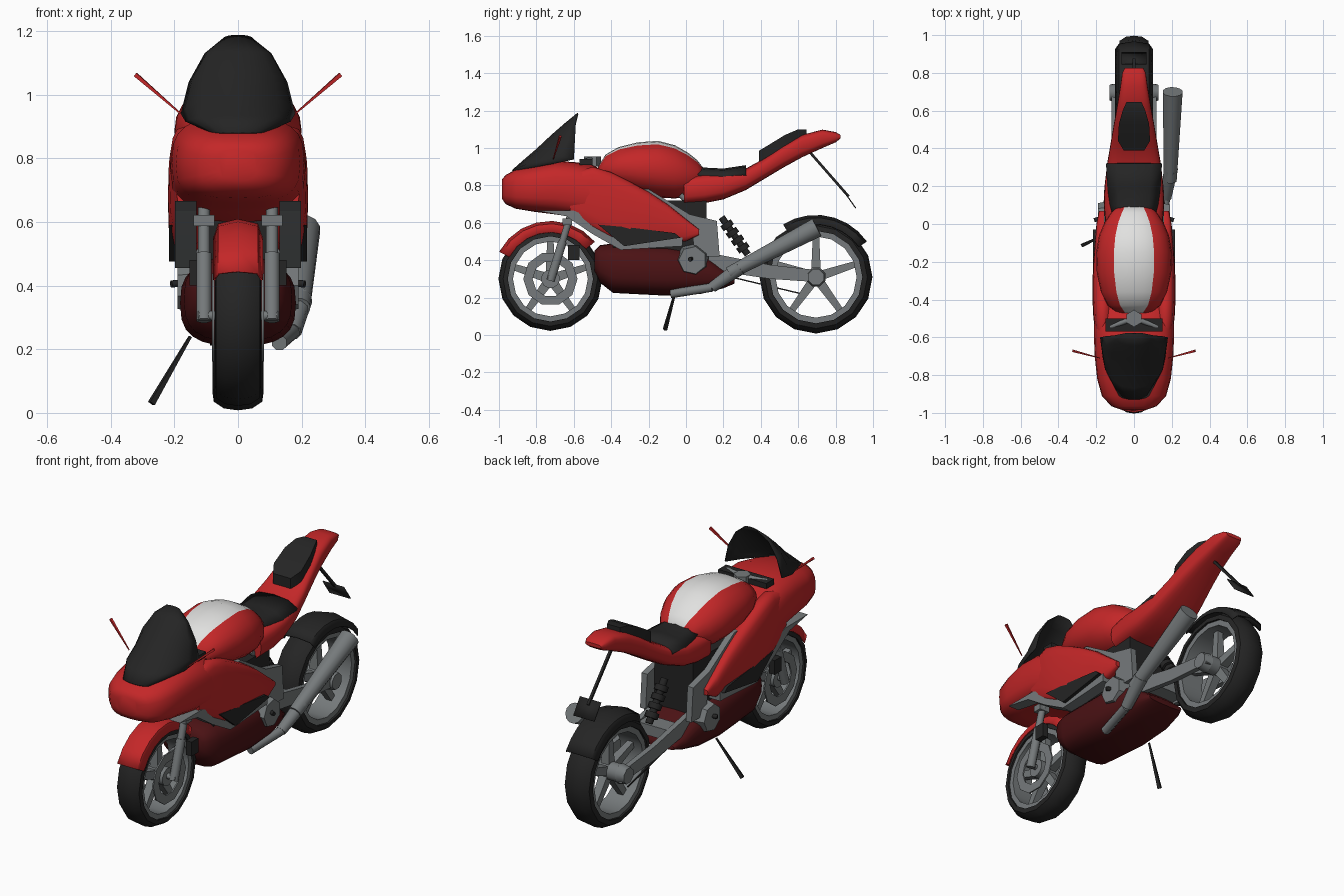
import bpy, bmesh
from math import sin, cos, pi, radians
from mathutils import Vector

cube = bpy.data.objects.get("Cube")
if cube:
    bpy.data.objects.remove(cube, do_unlink=True)


def material(name, rgb):
    m = bpy.data.materials.new(name)
    m.use_nodes = True
    m.diffuse_color = (*rgb, 1)
    m.node_tree.nodes["Principled BSDF"].inputs["Base Color"].default_value = (*rgb, 1)
    return m


RED = material("red paint", (.55, .02, .021))
DARK_RED = material("dark red paint", (.07, .006, .007))
BLACK = material("black plastic", (.018, .018, .018))
GREY = material("grey metal", (.18, .195, .2))
WHITE = material("white paint", (.75, .75, .74))
SIDES = (("left", 1), ("right", -1))


def make(name, verts, faces, mat, angle=40, thick=0):
    mesh = bpy.data.meshes.new(name)
    mesh.from_pydata([tuple(v) for v in verts], [], faces)
    bm = bmesh.new()
    bm.from_mesh(mesh)
    bmesh.ops.remove_doubles(bm, verts=bm.verts, dist=.0001)
    bmesh.ops.recalc_face_normals(bm, faces=bm.faces)
    for f in bm.faces:
        f.smooth = True
    bm.to_mesh(mesh)
    bm.free()
    mesh.set_sharp_from_angle(angle=radians(angle))
    mesh.materials.append(mat)
    ob = bpy.data.objects.new(name, mesh)
    bpy.context.scene.collection.objects.link(ob)
    if thick:
        mod = ob.modifiers.new("thickness", "SOLIDIFY")
        mod.thickness = thick
    return ob


def grid(name, rows, mat, wrap=False, loop=False, caps=False, angle=40, thick=0):
    """Skin rows of points; wrap closes each row, loop joins last row to first."""
    n, k = len(rows[0]), len(rows)
    faces = []
    for i in range(k if loop else k - 1):
        for j in range(n if wrap else n - 1):
            a, b, c = i * n, (i + 1) % k * n, (j + 1) % n
            faces.append((a + j, a + c, b + c, b + j))
    if caps:
        faces += [tuple(range(n)), tuple(range((k - 1) * n, k * n))]
    return make(name, [p for r in rows for p in r], faces, mat, angle, thick)


def loft(name, sections, mat, cx=0, power=2.6, n=24, angle=50):
    """Rounded body along y from sections of (y, bottom, top, half width)."""
    def bend(v):
        return (1 if v > 0 else -1) * abs(v) ** (2 / power)
    rows = [[(cx + w * bend(cos(2 * pi * j / n)), y,
              (b + t) / 2 + (t - b) / 2 * bend(sin(2 * pi * j / n))) for j in range(n)]
            for y, b, t, w in sections]
    return grid(name, rows, mat, wrap=True, caps=True, angle=angle)


def plate(name, outline, x0, x1, mat):
    rows = [[(x, y, z) for y, z in outline] for x in (x0, x1)]
    return grid(name, rows, mat, wrap=True, caps=True, angle=20)


def rod(name, p, q, r, mat, r2=None, n=8):
    p, q = Vector(p), Vector(q)
    turn = (q - p).to_track_quat('Z', 'Y')
    rows = [[c + turn @ Vector((rad * cos(2 * pi * (j + .5) / n), rad * sin(2 * pi * (j + .5) / n), 0))
             for j in range(n)] for c, rad in ((p, r), (q, r if r2 is None else r2))]
    return grid(name, rows, mat, wrap=True, caps=True, angle=50)


def box(name, c, s, mat):
    y, z, h, v = c[1], c[2], s[1] / 2, s[2] / 2
    return plate(name, [(y - h, z - v), (y + h, z - v), (y + h, z + v), (y - h, z + v)],
                 c[0] - s[0] / 2, c[0] + s[0] / 2, mat)


def lathe(name, y, z, profile, mat, n=16, angle=40):
    """Spin a closed profile of (x, radius) about a sideways axle."""
    rows = [[(x, y + r * cos(2 * pi * i / n), z + r * sin(2 * pi * i / n)) for x, r in profile]
            for i in range(n)]
    return grid(name, rows, mat, wrap=True, loop=True, angle=angle)


def ring(name, y, z, x, half, r0, r1, mat, n=16):
    return lathe(name, y, z, [(x - half, r0), (x + half, r0), (x + half, r1), (x - half, r1)], mat, n)


def wheel(name, y, z, r, w):
    half = [(w, .82), (w * .95, .91), (w * .55, .98)]
    prof = half + [(0, 1)] + [(-x, q) for x, q in reversed(half)]
    lathe(name + "_tyre", y, z, [(x, q * r) for x, q in prof], BLACK)
    ring(name + "_rim", y, z, 0, w * .85, r * .72, r * .83, GREY)
    rod(name + "_hub", (-w, y, z), (w, y, z), .05, GREY, n=12)
    for i in range(5):
        a = 2 * pi * i / 5 + pi / 2
        rod(f"{name}_spoke_{i + 1}", (0, y + .03 * cos(a), z + .03 * sin(a)),
            (0, y + .74 * r * cos(a), z + .74 * r * sin(a)), .036, GREY, .024, n=4)


def fender(name, y, z, r, w, a0, a1, drop, mat):
    rows = []
    for i in range(8):
        a = radians(a0 + (a1 - a0) * i / 7)
        rows.append([(x * w, y + (r - d) * cos(a), z + (r - d) * sin(a)) for x, d in
                     ((-1, drop), (-.8, .015), (0, 0), (.8, .015), (1, drop))])
    grid(name, rows, mat, thick=.006)


# Wheels and mudguards
FY, FZ, RY, RZ = -.725, .3, .695, .31
wheel("front_wheel", FY, FZ, .278, .072)
wheel("rear_wheel", RY, RZ, .302, .08)
fender("front_fender", FY, FZ, .31, .078, 40, 152, .06, RED)
fender("rear_fender", RY, RZ, .332, .1, 35, 122, .05, BLACK)

# Front fork and brakes
rod("front_axle", (-.125, FY, .305), (.125, FY, .305), .016, GREY)
for side, s in SIDES:
    x = .107 * s
    rod(side + "_fork_lower", (x, FY, .29), (x, -.66, .5), .025, GREY)
    rod(side + "_fork_upper", (x, -.66, .5), (x, -.6, .7), .02, GREY)
    box(side + "_fork_clamp", (x, -.635, .605), (.065, .05, .035), GREY)
    ring(side + "_brake_disc", FY, FZ, .078 * s, .004, .095, .145, GREY, 10)
    box(side + "_brake_caliper", (.135 * s, -.6, .44), (.035, .06, .08), BLACK)

# Nose, side fairing and belly pan
loft("nose_fairing", [(-.985, .73, .83, .06), (-.965, .7, .855, .12), (-.91, .675, .885, .17),
                      (-.82, .66, .905, .195), (-.7, .645, .93, .208), (-.6, .63, .925, .212),
                      (-.5, .6, .91, .212), (-.43, .6, .87, .205)], RED, power=3)
for side, s in SIDES:
    loft(side + "_side_fairing", [(-.62, .64, .86, .03), (-.5, .56, .9, .05), (-.4, .51, .87, .055),
                                  (-.3, .49, .82, .055), (-.2, .49, .765, .05), (-.1, .495, .7, .042),
                                  (0, .5, .62, .034), (.07, .535, .565, .02)],
         RED, cx=.165 * s, power=3, n=16)
    plate(side + "_fairing_vent", [(-.47, .59), (-.33, .475), (-.03, .52), (-.06, .545), (-.3, .575)],
          .16 * s, .217 * s, BLACK)
    plate(side + "_fairing_lining", [(-.8, .665), (-.64, .635), (-.5, .54), (-.35, .455), (-.02, .475),
                                     (-.02, .52), (-.35, .56), (-.6, .665)], .13 * s, .198 * s, GREY)
loft("belly_pan", [(-.49, .34, .45, .12), (-.46, .28, .48, .15), (-.39, .225, .49, .17),
                   (-.1, .21, .48, .182), (.08, .22, .45, .172), (.2, .25, .36, .14),
                   (.26, .275, .305, .11)], DARK_RED, power=2.8)

# Engine and frame
box("engine_block", (0, -.14, .52), (.24, .5, .4), BLACK)
for side, s in SIDES:
    plate(side + "_frame_spar", [(-.25, .78), (-.2, .78), (.02, .645), (.165, .61), (.18, .42),
                                 (.05, .42), (.03, .56), (-.12, .64)], .125 * s, .16 * s, GREY)
    rod(side + "_engine_cover", (.1 * s, .035, .4), (.19 * s, .035, .4), .095, GREY, .075, n=7)
    rod(side + "_footpeg", (.15 * s, .04, .41), (.21 * s, .02, .405), .012, BLACK)
    rod(side + "_seat_strut", (.1 * s, .1, .62), (.1 * s, -.03, .75), .015, GREY)

# Swingarm, shock and chain
for side, s in SIDES:
    plate(side + "_swingarm", [(.12, .35), (.12, .44), (.45, .375), (.72, .345), (.74, .28), (.45, .3)],
          .088 * s, .118 * s, GREY)
    rod(side + "_axle_boss", (.08 * s, RY, RZ), (.13 * s, RY, RZ), .055, GREY, .045, n=8)
box("swingarm_bridge", (0, .25, .375), (.2, .1, .06), GREY)
rod("shock_body", (0, .19, .63), (0, .33, .43), .02, BLACK)
for i in range(4):
    t = .15 + i * .2
    y, z = .19 + .14 * t, .63 - .2 * t
    rod(f"shock_coil_{i + 1}", (0, y, z), (0, y + .018, z - .026), .036, BLACK)
rod("chain_lower", (-.085, .2, .32), (-.085, .64, .215), .005, BLACK, n=4)

# Exhaust on the left and stand on the right
rod("exhaust_pipe", (.13, -.08, .22), (.17, .14, .255), .025, GREY)
rod("exhaust_link", (.17, .14, .255), (.195, .29, .36), .03, GREY, .04)
rod("exhaust_muffler", (.192, .23, .33), (.205, .7, .575), .035, GREY, .054, n=12)
rod("side_stand", (-.15, -.055, .24), (-.272, -.112, .03), .006, BLACK, .013, n=4)

# Fuel tank with a painted stripe along its crown
tank = loft("fuel_tank", [(-.47, .83, .9, .09), (-.43, .81, .965, .14), (-.36, .785, 1.005, .175),
                          (-.26, .755, 1.03, .197), (-.15, .735, 1.038, .2), (-.06, .73, 1.015, .185),
                          (.01, .74, .975, .155), (.06, .77, .935, .12), (.095, .81, .89, .09)],
            RED, power=2.2)
tank.data.materials.append(WHITE)
for f in tank.data.polygons:
    c = f.center
    if len(f.vertices) == 4 and f.normal.z > .2 and abs(c.x) < .092 and c.z > .86:
        if abs(c.x) < .5 * max(abs(v.co.x) for v in tank.data.vertices if abs(v.co.y - c.y) < .06):
            f.material_index = 1

# Tail, seats and plate holder
loft("tail_unit", [(-.01, .695, .85, .15), (.1, .705, .865, .16), (.2, .725, .87, .156),
                   (.32, .775, .89, .142), (.42, .835, .945, .125), (.52, .895, 1.015, .108),
                   (.62, .95, 1.07, .09), (.73, 1.0, 1.098, .072), (.8, 1.03, 1.085, .062),
                   (.825, 1.05, 1.07, .05)], RED, power=3.4)
grid("rider_seat", [[(x * w, y, z - abs(x) ** 3 * .04) for x in (-1, -.6, 0, .6, 1)] for y, z, w in
                    ((.0, .91, .1), (.1, .895, .128), (.2, .89, .142), (.32, .908, .148))],
     BLACK, thick=.03)
plate_rows = [(.39, .985, .055), (.44, 1.015, .085), (.53, 1.07, .08), (.6, 1.1, .06), (.645, 1.1, .04)]
grid("passenger_seat", [[(-w, y, z), (w, y, z), (w, y, z - .06), (-w, y, z - .06)]
                        for y, z, w in plate_rows], BLACK, wrap=True, caps=True)
rod("plate_arm", (0, .66, .98), (0, .87, .74), .01, BLACK, n=4)
grid("rear_plate", [[(-.065, y, z), (.065, y, z)] for y, z in ((.85, .765), (.91, .68))],
     BLACK, thick=.006)

# Windscreen: arched rows of (centre y, centre z, edge y, edge z, half width)
screen = [(-.93, .882, -.9, .88, .085), (-.87, .935, -.71, .915, .165), (-.8, .995, -.6, .94, .18),
          (-.72, 1.07, -.595, 1.04, .155), (-.645, 1.135, -.59, 1.13, .105), (-.58, 1.188, -.578, 1.178, .045)]
angles = [radians(-90 + 22.5 * i) for i in range(9)]
grid("windscreen", [[(w * sin(a), ye + (yc - ye) * cos(a), ze + (zc - ze) * cos(a)) for a in angles]
                    for yc, zc, ye, ze, w in screen], BLACK, thick=.006)

# Cockpit and mirrors
box("dashboard", (0, -.535, .925), (.3, .07, .03), BLACK)
rod("steering_clamp", (0, -.5, .9), (0, -.5, .955), .045, GREY, n=6)
for side, s in SIDES:
    rod(side + "_handlebar", (.03 * s, -.51, .94), (.14 * s, -.55, .925), .014, GREY)
    rod(side + "_mirror", (.18 * s, -.71, .94), (.322 * s, -.672, 1.063), .003, RED, .009, n=4)
